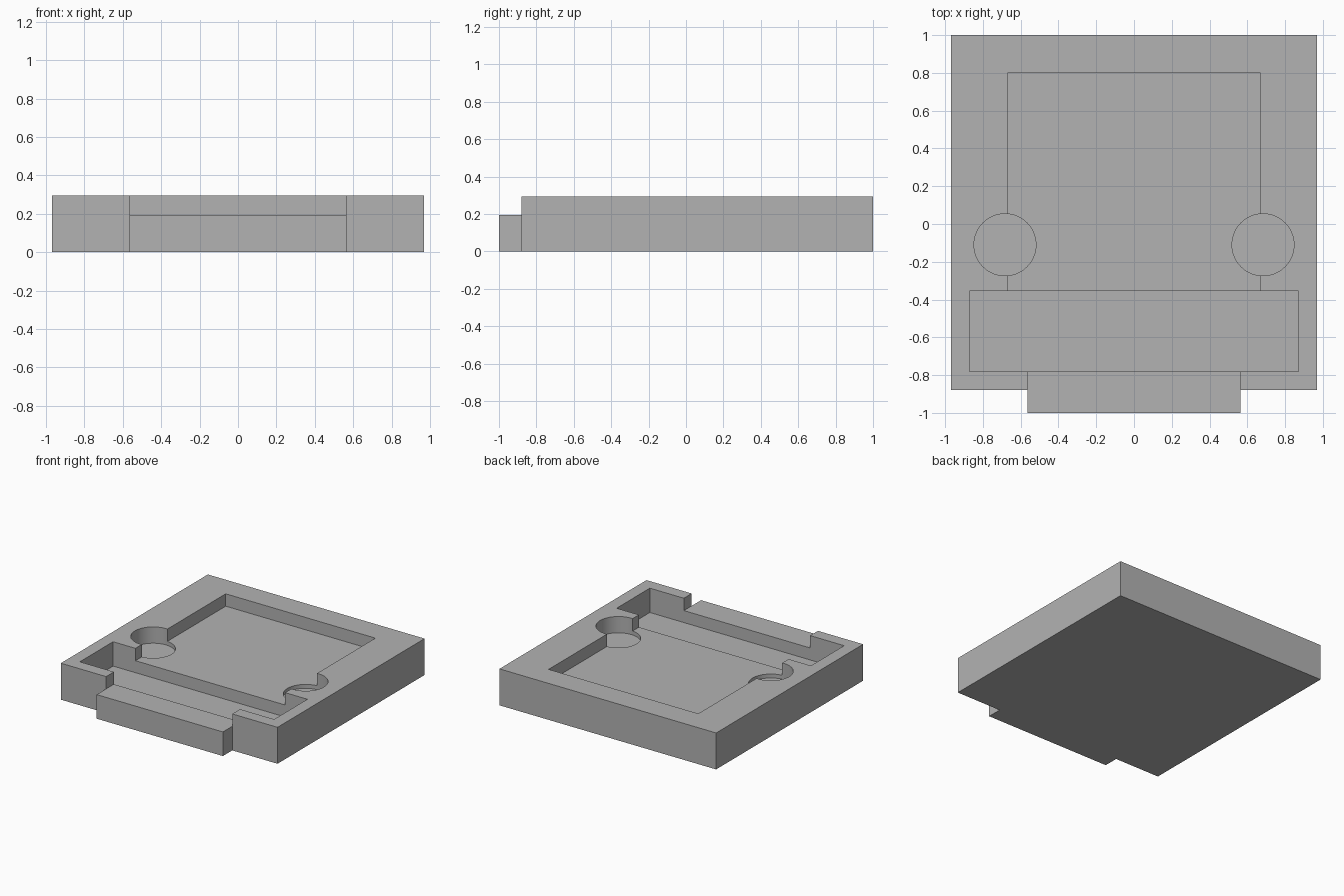
import bpy
import bmesh

default = bpy.data.objects.get("Cube")
if default:
    bpy.data.objects.remove(default, do_unlink=True)

# Key heights
TOP = 0.295
RECESS = 0.195
HOLE = 0.163
SLOT = 0.098
ABOVE = 0.5

grey = bpy.data.materials.new("plain_grey")
grey.use_nodes = True
colour = (0.45, 0.45, 0.45, 1)
grey.diffuse_color = colour
grey.node_tree.nodes["Principled BSDF"].inputs["Base Color"].default_value = colour


def prism(name, outline, z0, z1):
    """Extrude a plan outline from z0 up to z1."""
    bm = bmesh.new()
    face = bm.faces.new([bm.verts.new((x, y, z0)) for x, y in outline])
    grown = bmesh.ops.extrude_face_region(bm, geom=[face])
    moved = [v for v in grown["geom"] if isinstance(v, bmesh.types.BMVert)]
    bmesh.ops.translate(bm, verts=moved, vec=(0, 0, z1 - z0))
    bmesh.ops.recalc_face_normals(bm, faces=bm.faces)
    mesh = bpy.data.meshes.new(name)
    bm.to_mesh(mesh)
    bm.free()
    mesh.materials.append(grey)
    obj = bpy.data.objects.new(name, mesh)
    bpy.context.collection.objects.link(obj)
    return obj


def rectangle(half_x, y0, y1):
    return [(-half_x, y0), (half_x, y0), (half_x, y1), (-half_x, y1)]


def cut(target, cutter):
    """Subtract the cutter from the target, then discard it."""
    cutter.hide_render = True
    mod = target.modifiers.new("cut", "BOOLEAN")
    mod.operation = "DIFFERENCE"
    mod.solver = "EXACT"
    mod.object = cutter
    bpy.context.view_layer.objects.active = target
    bpy.ops.object.modifier_apply(modifier=mod.name)
    bpy.data.objects.remove(cutter, do_unlink=True)


# Tray block with the front tab in its outline
right_side = [(0.565, -1), (0.565, -0.88), (0.97, -0.88), (0.97, 1)]
outline = right_side + [(-x, y) for x, y in reversed(right_side)]
tray = prism("tray", outline, 0, TOP)

# Shallow main recess, deep cross slot and lowered front tab
cut(tray, prism("recess_cutter", rectangle(0.67, -0.5, 0.8), RECESS, ABOVE))
cut(tray, prism("slot_cutter", rectangle(0.87, -0.78, -0.355), SLOT, ABOVE))
cut(tray, prism("tab_cutter", rectangle(0.565, -1.2, -0.7), RECESS, ABOVE))

# Round finger holes on both sides of the recess
for side in (-1, 1):
    bpy.ops.mesh.primitive_cylinder_add(
        vertices=64, radius=0.164, depth=ABOVE - HOLE,
        location=(side * 0.683, -0.11, (ABOVE + HOLE) / 2))
    hole = bpy.context.object
    hole.name = "finger_hole_cutter"
    hole.data.materials.append(grey)
    cut(tray, hole)

# Smooth hole walls, crisp edges elsewhere
bpy.ops.object.select_all(action="DESELECT")
tray.select_set(True)
bpy.context.view_layer.objects.active = tray
bpy.ops.object.shade_smooth_by_angle(angle=0.5)
